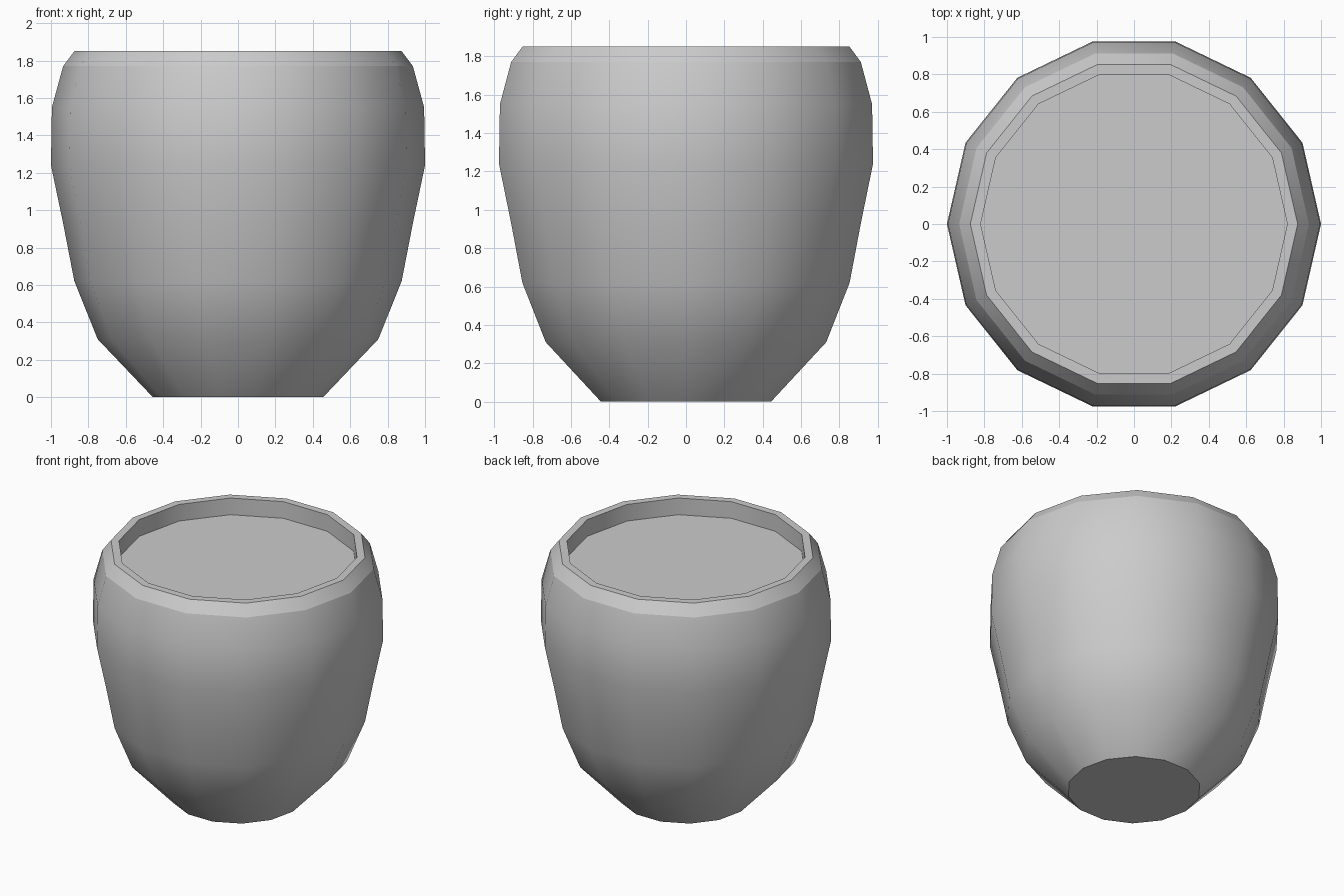
import bpy, bmesh
from math import cos, sin, tau

if "Cube" in bpy.data.objects:
    bpy.data.objects.remove(bpy.data.objects["Cube"])

SIDES = 14

# Profile from base to recessed floor: radius, height, sharp ring
PROFILE = [
    (0.455, 0.0, True), (0.75, 0.31, False), (0.875, 0.62, False),
    (0.935, 0.93, False), (1.0, 1.24, False), (0.995, 1.55, False),
    (0.935, 1.77, True), (0.875, 1.85, True),
    (0.82, 1.85, True), (0.82, 1.725, True),
]


def lathe(name, profile):
    bm = bmesh.new()
    rings = [[bm.verts.new((r * cos(tau * i / SIDES), r * sin(tau * i / SIDES), z))
              for i in range(SIDES)] for r, z, _ in profile]
    # Walls
    for low, high in zip(rings, rings[1:]):
        for i in range(SIDES):
            j = (i + 1) % SIDES
            bm.faces.new((low[i], low[j], high[j], high[i]))
    # Base and inner floor
    bm.faces.new(rings[0][::-1])
    bm.faces.new(rings[-1])
    for face in bm.faces:
        face.smooth = True
    # Crisp edges around base and rim
    for ring, (_, _, sharp) in zip(rings, profile):
        for i in range(SIDES):
            edge = bm.edges.get((ring[i], ring[(i + 1) % SIDES]))
            edge.smooth = not sharp
    mesh = bpy.data.meshes.new(name)
    bm.to_mesh(mesh)
    bm.free()
    obj = bpy.data.objects.new(name, mesh)
    bpy.context.collection.objects.link(obj)
    return obj


# Rounded pot with chamfered rim and shallow recess
lathe("pot", PROFILE)
